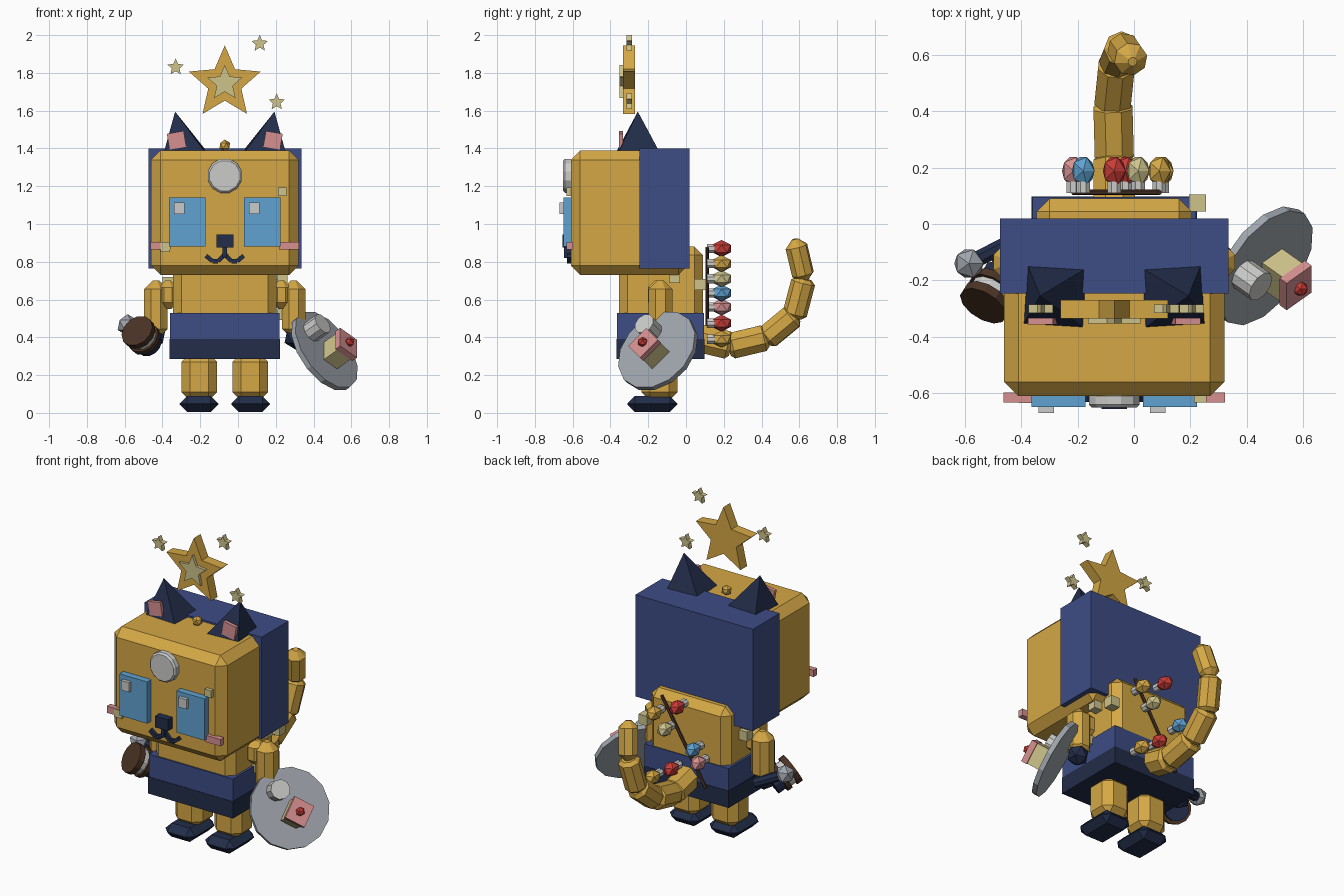
import bpy, bmesh
from math import pi, sin, cos
from mathutils import Vector, Matrix

if "Cube" in bpy.data.objects:
    bpy.data.objects.remove(bpy.data.objects["Cube"], do_unlink=True)


def material(name, *rgb):
    m = bpy.data.materials.new(name)
    m.use_nodes = True
    m.diffuse_color = (*rgb, 1)
    m.node_tree.nodes["Principled BSDF"].inputs["Base Color"].default_value = (*rgb, 1)
    return m


gold = material("gold", .66, .39, .06)
blue = material("hood_blue", .047, .074, .235)
navy = material("dark_navy", .016, .026, .068)
sky = material("eye_blue", .115, .36, .64)
pink = material("pink", .68, .28, .28)
cream = material("cream", .62, .55, .26)
white = material("off_white", .6, .6, .59)
grey = material("steel_grey", .35, .38, .42)
brown = material("brown", .069, .033, .018)
red = material("red", .58, .045, .037)

MID = -.07  # symmetry plane of the figure


def finish(name, bm, mat, matrix=Matrix(), bevel=0):
    bmesh.ops.recalc_face_normals(bm, faces=bm.faces)
    me = bpy.data.meshes.new(name)
    bm.to_mesh(me)
    bm.free()
    me.materials.append(mat)
    ob = bpy.data.objects.new(name, me)
    ob.matrix_world = matrix
    bpy.context.collection.objects.link(ob)
    if bevel:
        mod = ob.modifiers.new("chamfer", "BEVEL")
        mod.width, mod.segments = bevel, 1
        mod.limit_method, mod.angle_limit = "ANGLE", 1.05
    return ob


def box(name, mat, centre, size, bevel=0, rot=Matrix()):
    bm = bmesh.new()
    bmesh.ops.create_cube(bm, size=1)
    bmesh.ops.scale(bm, vec=size, verts=bm.verts)
    return finish(name, bm, mat, Matrix.Translation(centre) @ rot, bevel)


def rod(name, mat, a, b, r, sides=8, bevel=0, r2=None):
    a, b = Vector(a), Vector(b)
    bm = bmesh.new()
    bmesh.ops.create_cone(bm, cap_ends=True, segments=sides, radius1=r,
                          radius2=r if r2 is None else r2, depth=(b - a).length)
    turn = (b - a).to_track_quat("Z", "Y").to_matrix().to_4x4()
    spin = Matrix.Rotation(pi / sides, 4, "Z")
    return finish(name, bm, mat, Matrix.Translation((a + b) / 2) @ turn @ spin, bevel)


def ball(name, mat, centre, r, stretch=(1, 1, 1)):
    bm = bmesh.new()
    bmesh.ops.create_icosphere(bm, subdivisions=1, radius=r)
    bmesh.ops.scale(bm, vec=stretch, verts=bm.verts)
    return finish(name, bm, mat, Matrix.Translation(centre))


def star(name, mat, centre, r, depth):
    bm = bmesh.new()
    ring = [bm.verts.new((k * sin(i * pi / 5), -depth / 2, k * cos(i * pi / 5)))
            for i in range(10) for k in [r if i % 2 == 0 else r * .46]]
    face = bm.faces.new(ring)
    out = bmesh.ops.extrude_face_region(bm, geom=[face])["geom"]
    bmesh.ops.translate(bm, vec=(0, depth, 0),
                        verts=[v for v in out if isinstance(v, bmesh.types.BMVert)])
    return finish(name, bm, mat, Matrix.Translation(centre))


# Head, hood and torso
box("head", gold, (MID, -.3, 1.06), (.78, .62, .66), .05)
box("hood", blue, (MID, -.113, 1.083), (.81, .265, .635))
box("torso", gold, (MID, -.133, .6), (.55, .445, .56), .045)
box("tunic_band", blue, (MID, -.135, .46), (.58, .46, .14))
box("shorts_band", navy, (MID, -.135, .338), (.585, .465, .105))

# Face
rod("forehead_disc", white, (MID, -.6, 1.255), (MID, -.65, 1.255), .093, 12, .01)
box("nose", navy, (MID, -.63, .91), (.09, .05, .07))
box("nose_stem", navy, (MID, -.625, .85), (.022, .04, .06))
ball("crown_bead", gold, (MID, -.3, 1.415), .032)

for s, side in ((-1, "right"), (1, "left")):
    def at(dx, y, z):
        return (MID + s * dx, y, z)

    box(side + "_eye", sky, at(.198, -.627, 1.01), (.192, .045, .26))
    box(side + "_eye_glint", white, (MID + s * .198 - .043, -.655, 1.083), (.055, .03, .06))
    box(side + "_cheek", pink, at(.34, -.615, .885), (.105, .035, .042))
    mouth = [at(.005, -.62, .835), at(.035, -.62, .803), at(.065, -.62, .803), at(.1, -.62, .832)]
    for a, b in zip(mouth, mouth[1:]):
        rod(side + "_mouth", navy, a, b, .016, 4)

    # Ear: four-sided pyramid leaning outwards
    bm = bmesh.new()
    bmesh.ops.create_cone(bm, cap_ends=True, segments=4, radius1=.165, radius2=0, depth=.23)
    bmesh.ops.rotate(bm, cent=(0, 0, 0), matrix=Matrix.Rotation(pi / 4 + s * .06, 3, "Z"), verts=bm.verts)
    for v in bm.verts:
        if v.co.z > 0:
            v.co.x += s * .06
    finish(side + "_ear", bm, navy, Matrix.Translation(at(.203, -.255, 1.48)))
    box(side + "_inner_ear", pink, at(.255, -.345, 1.443), (.09, .022, .085), 0,
        Matrix.Rotation(s * .17, 4, "Y"))

    # Limbs
    box(side + "_leg", gold, at(.135, -.14, .19), (.19, .19, .25), .045)
    box(side + "_shoe", navy, at(.137, -.178, .047), (.205, .265, .085), .04)
    rod(side + "_arm", gold, at(.365, -.135, .4), at(.365, -.135, .7), .068, 8, .045)
    rod(side + "_shoulder", gold, at(.3, -.15, .55), at(.3, -.15, .7), .055, 8, .035)
    ball(side + "_hand", navy, at(.375, -.13, .4), .065)

# Star ornament above the head
star("large_star", gold, (MID, -.302, 1.745), .2, .065)
star("star_inlay", cream, (MID, -.342, 1.745), .097, .02)
for x, z in ((-.33, 1.83), (.115, 1.955), (.205, 1.645)):
    star("small_star", cream, (x, -.3, z), .046, .03)

# Scattered cream studs
for x, y, z, size in ((.235, -.61, 1.17, .045), (-.385, -.61, .878, .05), (-.37, -.06, .69, .06),
                      (.225, .075, .68, .06), (.235, -.06, .715, .055), (.235, -.13, .52, .055)):
    box("cream_stud", cream, (x, y, z), (size,) * 3)

# Tail made of chamfered segments
tail = [(-.07, .05, .4), (-.07, .24, .355), (-.075, .43, .4), (-.06, .575, .52),
        (-.04, .625, .71), (-.005, .575, .92)]
for i, (a, b) in enumerate(zip(tail, tail[1:])):
    a, b = Vector(a), Vector(b)
    lap = (b - a).normalized() * .015
    rod("tail_segment", gold, a - lap, b, .08 - i * .005, 8, .04 if i == 4 else .02)

# Garland on the back
rod("garland_rod", brown, (.09, .112, .875), (-.215, .112, .375), .01, 6)
for x, z, mat in ((-.07, .87, red), (.09, .79, gold), (.015, .71, cream), (-.18, .635, blue and sky),
                  (-.215, .56, pink), (-.03, .475, red), (.1, .39, gold)):
    rod("bead_cap", white, (x, .11, z), (x, .15, z), .026, 8)
    ball("garland_bead", mat, (x, .188, z), .05, (.9, 1.15, .9))

# Shield in the left hand, built on its own tilted axes
u, v, n = Vector((.707, .5, -.5)), Vector((0, .707, .707)), Vector((.707, -.5, .5))
frame = Matrix((u, v, n)).transposed().to_4x4()
hub = Vector((.46, -.15, .33))
rod("shield", grey, hub - n * .018, hub + n * .012, .236, 14)
knob = hub - u * .115 + v * .05
rod("shield_knob", white, knob, knob + n * .1, .058, 10)
block = hub + u * .03 - v * .025
box("shield_block", cream, block + n * .06, (.1, .13, .13), 0, frame)
box("shield_block_cover", pink, block + n * .13, (.125, .135, .035), 0, frame)
ball("shield_button", red, block + n * .155, .028)

# Mallet in the right hand
axis = Vector((.45, .72, -.5)).normalized()
face = Vector((-.535, -.29, .435))
for name, mat, a, b, r in (("mallet_face", brown, 0, .035, .092), ("mallet_ring", white, .035, .07, .078),
                           ("mallet_band", brown, .07, .1, .09), ("mallet_back", navy, .1, .15, .07)):
    rod(name, mat, face + axis * a, face + axis * b, r, 12)
rod("mallet_handle", navy, (-.43, -.06, .4), (-.585, -.14, .465), .03, 8)
ball("mallet_pommel", grey, (-.585, -.14, .465), .058)
